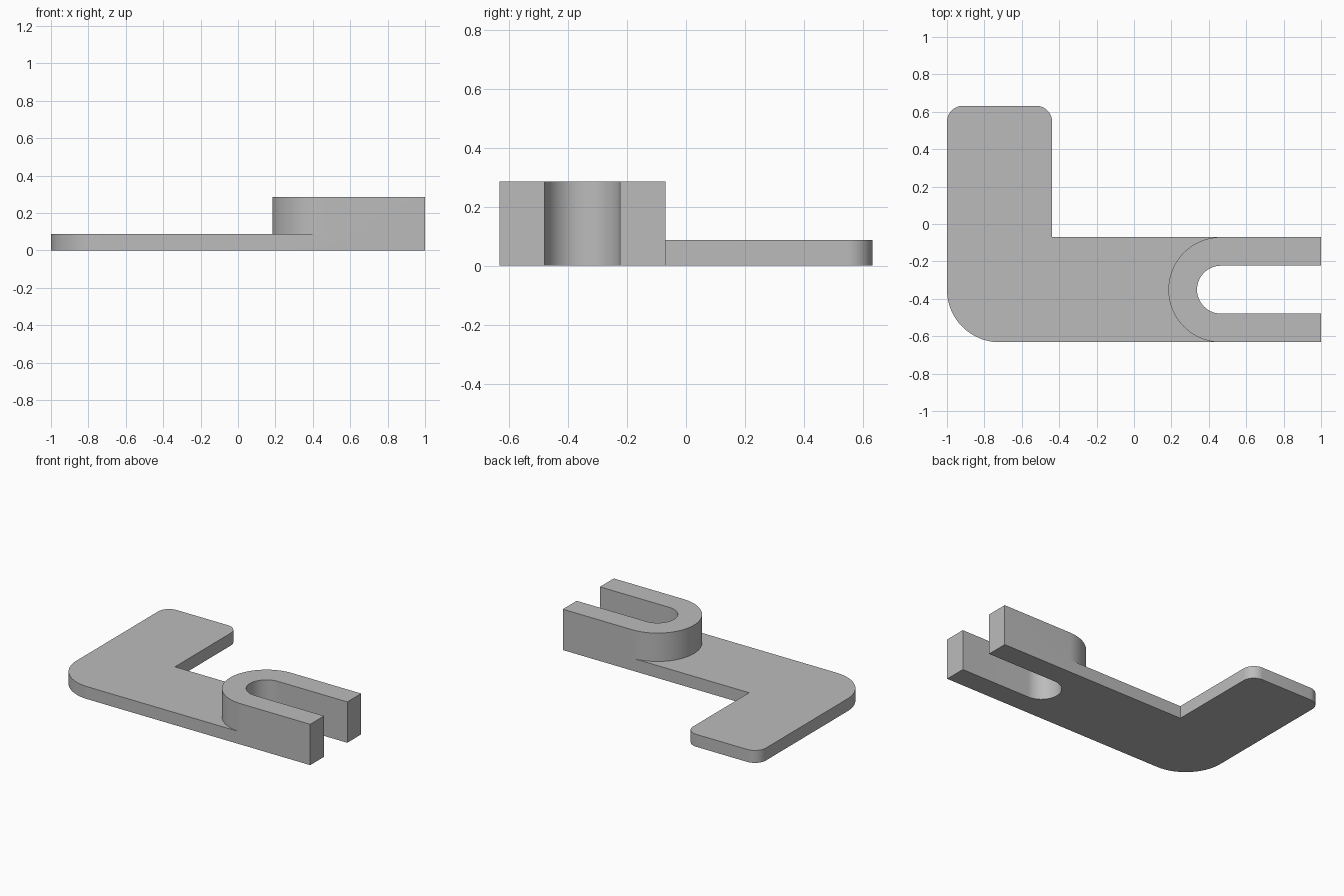
import bpy, bmesh
from math import cos, sin, radians

cube = bpy.data.objects.get("Cube")
if cube:
    bpy.data.objects.remove(cube, do_unlink=True)

PLATE_H, FORK_H = 0.087, 0.285
EDGE_Y = 0.632            # half depth
ARM = 0.562               # width of both arms
R_OUT, R_SLOT, R_TIP = ARM / 2, 0.128, 0.085
MID_Y = -EDGE_Y + R_OUT   # centre line of the front arm
FORK_X = 0.465            # centre of the fork's round end


def arc(cx, cy, r, start, end, steps):
    """Points on an arc, angles in degrees."""
    angles = [radians(start + (end - start) * i / steps) for i in range(steps + 1)]
    return [(cx + r * cos(a), cy + r * sin(a)) for a in angles]


bm = bmesh.new()


def verts(points):
    return [bm.verts.new((x, y, 0)) for x, y in points]


# Shared round boundary between plate and fork
round_end = verts(arc(FORK_X, MID_Y, R_OUT, 90, 270, 48))

# L-shaped plate with rounded outer corners
inner_x = -1 + ARM
plate = bm.faces.new(round_end + verts(
    arc(-1 + R_OUT, MID_Y, R_OUT, 270, 180, 24)
    + arc(-1 + R_TIP, EDGE_Y - R_TIP, R_TIP, 180, 90, 12)
    + arc(inner_x - R_TIP, EDGE_Y - R_TIP, R_TIP, 90, 0, 12)
    + [(inner_x, MID_Y + R_OUT)]))

# Slotted fork
fork = bm.faces.new(round_end + verts(
    [(1, MID_Y - R_OUT), (1, MID_Y - R_SLOT)]
    + arc(FORK_X, MID_Y, R_SLOT, 270, 90, 40)
    + [(1, MID_Y + R_SLOT), (1, MID_Y + R_OUT)]))


def raise_faces(faces, height, keep):
    """Extrude faces upward and return the new top faces."""
    new = bmesh.ops.extrude_face_region(bm, geom=faces, use_keep_orig=keep)["geom"]
    bmesh.ops.translate(bm, vec=(0, 0, height),
                        verts=[g for g in new if isinstance(g, bmesh.types.BMVert)])
    return [g for g in new if isinstance(g, bmesh.types.BMFace)]


# Thicken everything, then lift the fork higher
tops = raise_faces([plate, fork], PLATE_H, True)
fork_top = max(tops, key=lambda f: f.calc_center_median().x)
raise_faces([fork_top], FORK_H - PLATE_H, False)
if fork_top.is_valid:
    bm.faces.remove(fork_top)

# Merge flush faces and tidy normals
bmesh.ops.dissolve_limit(bm, angle_limit=radians(0.5), verts=bm.verts, edges=bm.edges)
bmesh.ops.recalc_face_normals(bm, faces=bm.faces)

mesh = bpy.data.meshes.new("slotted_bracket")
bm.to_mesh(mesh)
bm.free()
bracket = bpy.data.objects.new("slotted_bracket", mesh)
bpy.context.collection.objects.link(bracket)

# Plain grey
grey = bpy.data.materials.new("plain_grey")
grey.use_nodes = True
colour = (0.5, 0.5, 0.5, 1)
grey.diffuse_color = colour
grey.node_tree.nodes["Principled BSDF"].inputs["Base Color"].default_value = colour
mesh.materials.append(grey)

bpy.ops.object.select_all(action='DESELECT')
bracket.select_set(True)
bpy.context.view_layer.objects.active = bracket
bpy.ops.object.shade_smooth_by_angle(angle=radians(30))
